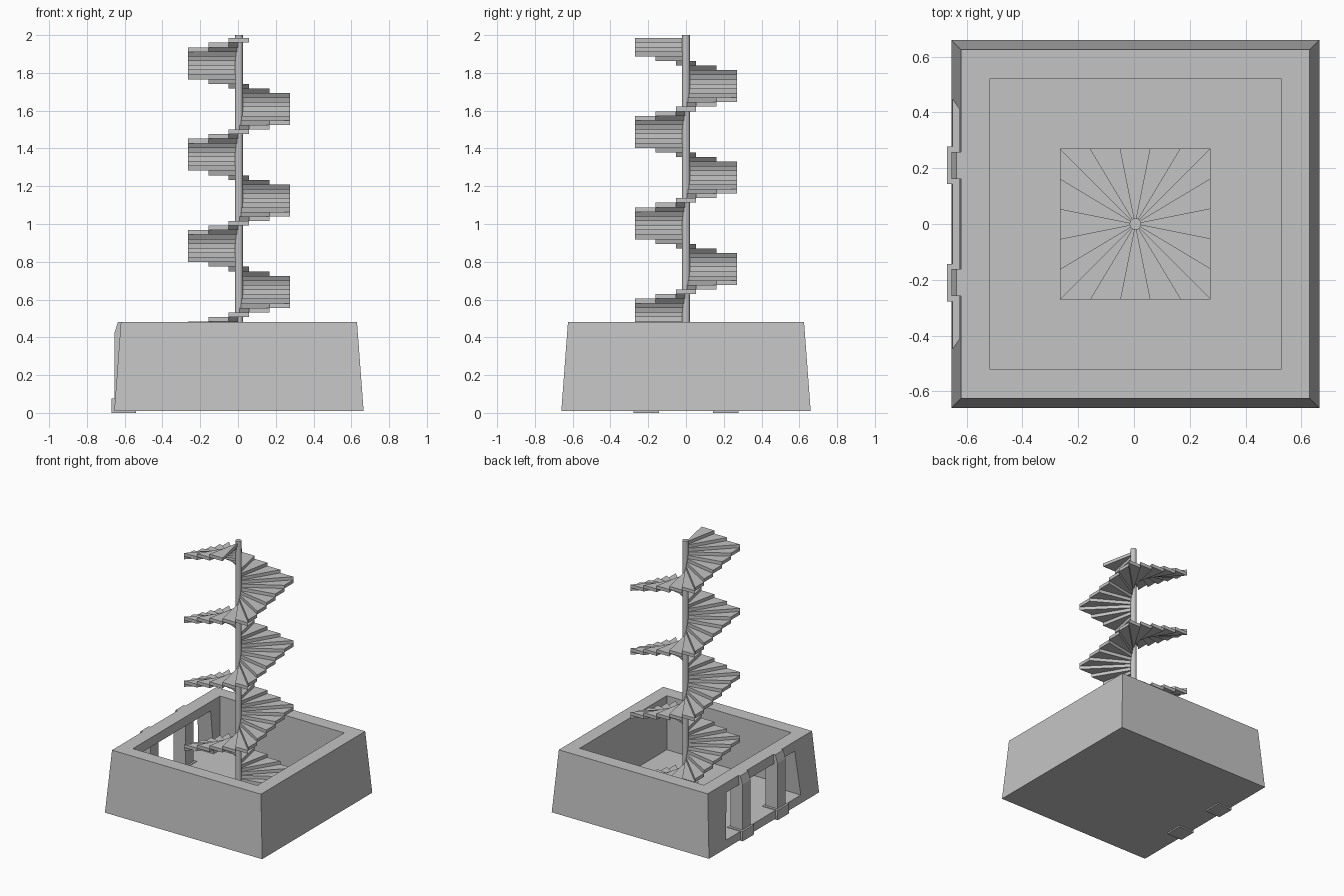
import bpy
import bmesh

if "Cube" in bpy.data.objects:
    bpy.data.objects.remove(bpy.data.objects["Cube"])

CX = 0.005          # axis of the tower
BASE, RIM = 0.01, 0.48
FLOOR = 0.07
SIDE = 0.27         # half width of the square stair
PER_SIDE = 5
STEPS = 80
TOP = 1.984

stone = bpy.data.materials.new("grey stone")
stone.use_nodes = True
colour = (0.55, 0.55, 0.55, 1)
stone.diffuse_color = colour
stone.node_tree.nodes["Principled BSDF"].inputs["Base Color"].default_value = colour


def finish(name, bm):
    bmesh.ops.recalc_face_normals(bm, faces=bm.faces)
    mesh = bpy.data.meshes.new(name)
    bm.to_mesh(mesh)
    bm.free()
    mesh.materials.append(stone)
    obj = bpy.data.objects.new(name, mesh)
    bpy.context.collection.objects.link(obj)
    return obj


def add_loft(bm, rings):
    """Closed solid through rings of points, capped at both ends."""
    loops = [[bm.verts.new(p) for p in ring] for ring in rings]
    n = len(loops[0])
    for low, high in zip(loops, loops[1:]):
        for i in range(n):
            j = (i + 1) % n
            bm.faces.new((low[i], low[j], high[j], high[i]))
    bm.faces.new(loops[0][::-1])
    bm.faces.new(loops[-1])


def rect(x0, x1, y0, y1, z):
    return [(x0, y0, z), (x1, y0, z), (x1, y1, z), (x0, y1, z)]


def square(half, z):
    return rect(CX - half, CX + half, -half, half, z)


def solid(name, *rings):
    bm = bmesh.new()
    add_loft(bm, rings)
    return finish(name, bm)


def cut(target, cutter):
    mod = target.modifiers.new("cut", 'BOOLEAN')
    mod.operation = 'DIFFERENCE'
    mod.solver = 'EXACT'
    mod.object = cutter
    cutter.hide_render = True
    bpy.context.view_layer.objects.active = target
    bpy.ops.object.modifier_apply(modifier=mod.name)
    bpy.data.objects.remove(cutter)


# Battered base walls, hollow inside, with one wide opening on the right
walls = solid("base_walls", square(0.66, BASE), square(0.625, RIM))
cut(walls, solid("room_cutter", square(0.522, FLOOR), square(0.522, 0.6)))
cut(walls, solid("opening_cutter",
                 rect(-0.8, -0.45, -0.447, 0.447, FLOOR),
                 rect(-0.8, -0.45, -0.41, 0.41, 0.41)))

# Two pillars on plinths standing in the opening
for side, y in (("back", 0.21), ("front", -0.21)):
    y0, y1 = y - 0.067, y + 0.067
    solid(side + "_plinth", rect(-0.67, -0.54, y0, y1, 0),
          rect(-0.67, -0.54, y0, y1, 0.075))
    y0, y1 = y - 0.048, y + 0.048
    solid(side + "_pillar", rect(-0.655, -0.555, y0, y1, 0.05),
          rect(-0.655, -0.555, y0, y1, 0.42),
          rect(-0.636, -0.555, y0, y1, RIM))

# Central pole
bm = bmesh.new()
bmesh.ops.create_cone(bm, cap_ends=True, segments=16, radius1=0.021,
                      radius2=0.021, depth=2 - FLOOR + 0.02)
bmesh.ops.translate(bm, verts=bm.verts, vec=(CX, 0, 1 + FLOOR / 2 - 0.01))
pole = finish("pole", bm)
bpy.context.view_layer.objects.active = pole
pole.select_set(True)
bpy.ops.object.shade_smooth_by_angle()


def on_square(k):
    """Point k along the square outline, counterclockwise from front right."""
    edge, part = divmod(k % (4 * PER_SIDE), PER_SIDE)
    x, y = SIDE, -SIDE + 2 * SIDE * part / PER_SIDE
    for _ in range(edge):
        x, y = -y, x
    return CX + x, y


# Wedge treads climbing counterclockwise, ending at the middle of the front
rise = (TOP - 0.048) / STEPS
last = 3 * PER_SIDE + PER_SIDE // 2
bm = bmesh.new()
for i in range(STEPS):
    z = TOP - i * rise
    corners = [(CX, 0), on_square(last - i), on_square(last - i + 1)]
    add_loft(bm, [[(x, y, h) for x, y in corners] for h in (z - rise, z)])
finish("stair_treads", bm)
